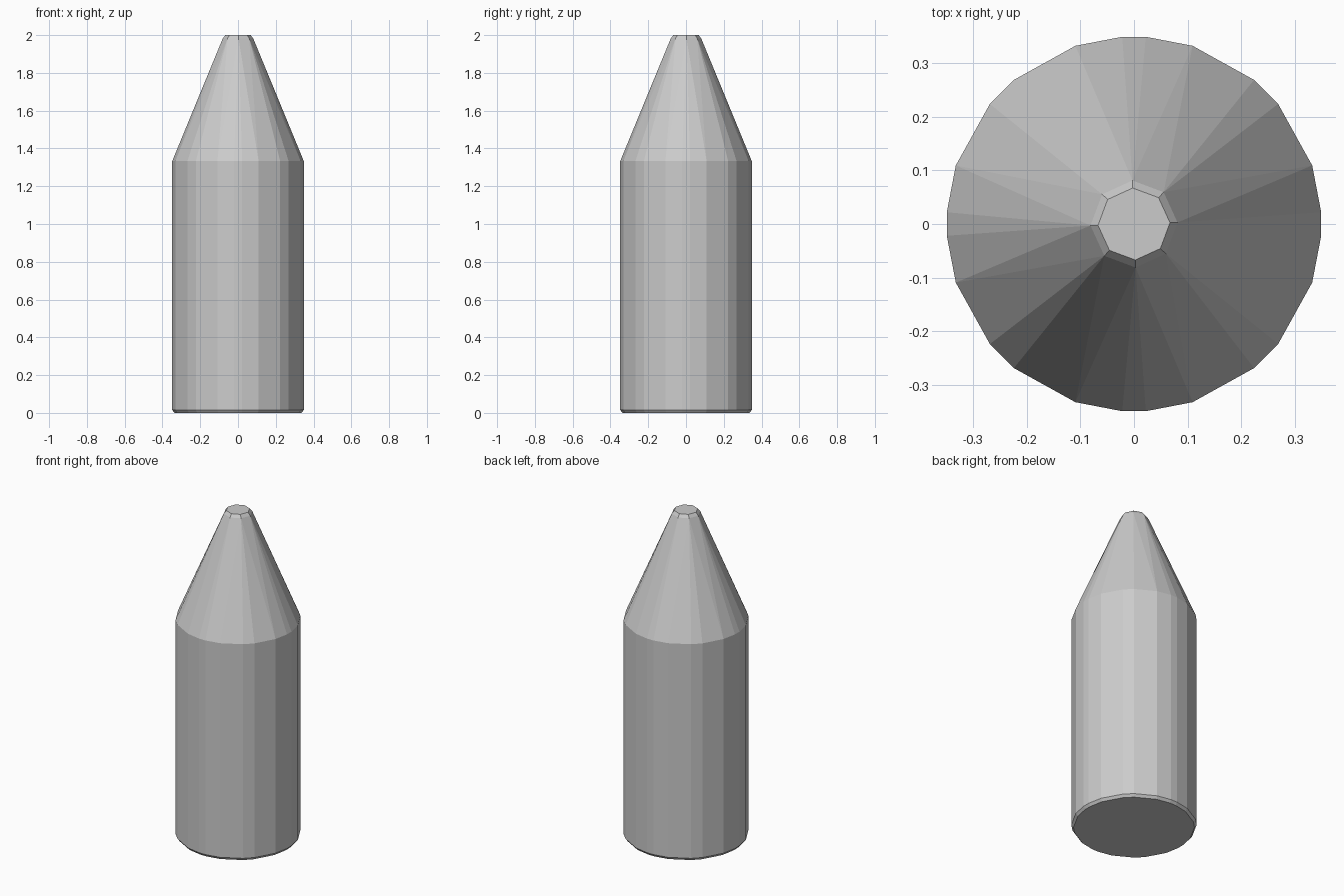
import bpy, bmesh, math

if "Cube" in bpy.data.objects:
    bpy.data.objects.remove(bpy.data.objects["Cube"])

# Uneven 24-sided body section and 8-sided tip section (angles in degrees)
QUADRANT = [3.6, 18.2, 39.8, 50.2, 71.8, 86.4]
BODY = [q * 90 + a for q in range(4) for a in QUADRANT]
TIP = [i * 45 + 2 for i in range(8)]


def ring(bm, angles, radius, z):
    for a in angles:
        t = math.radians(a)
        bm.verts.new((radius * math.cos(t), radius * math.sin(t), z))


bm = bmesh.new()
# Rounded base edge, straight wall, shoulder
ring(bm, BODY, 0.337, 0.0)
ring(bm, BODY, 0.349, 0.016)
ring(bm, BODY, 0.349, 1.333)
# Blunt bevelled tip
ring(bm, TIP, 0.081, 1.982)
ring(bm, TIP, 0.067, 2.0)

# The form is convex, so skin the rings with a hull and merge flat regions
bmesh.ops.convex_hull(bm, input=bm.verts[:])
bmesh.ops.dissolve_limit(bm, angle_limit=math.radians(0.5),
                         verts=bm.verts[:], edges=bm.edges[:])
bmesh.ops.recalc_face_normals(bm, faces=bm.faces[:])

mesh = bpy.data.meshes.new("pointed_post")
bm.to_mesh(mesh)
bm.free()
post = bpy.data.objects.new("pointed_post", mesh)
bpy.context.collection.objects.link(post)
